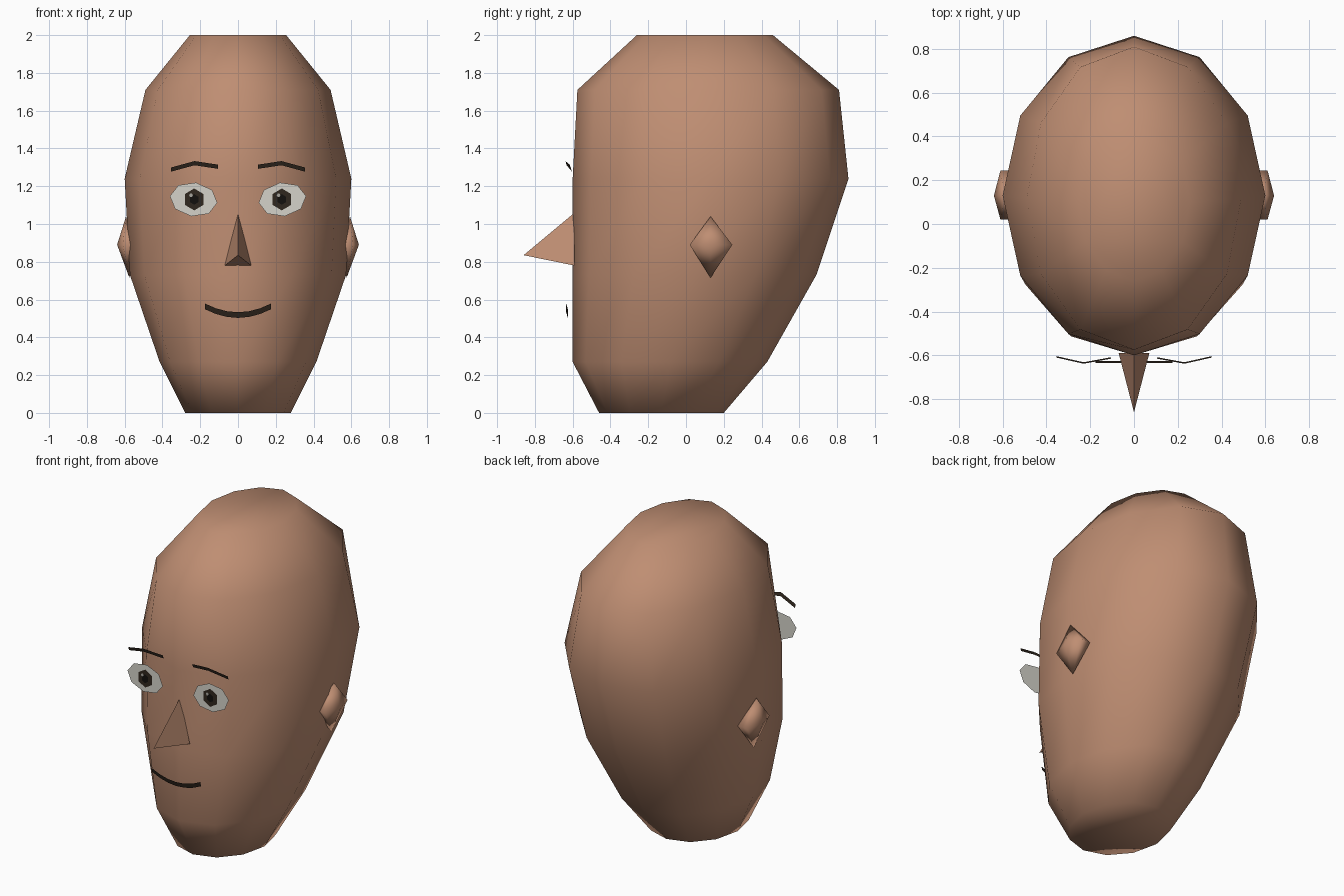
import bpy
import bmesh
from math import sin, cos, pi, radians

cube = bpy.data.objects.get("Cube")
if cube:
    bpy.data.objects.remove(cube)


def material(name, rgb):
    m = bpy.data.materials.new(name)
    m.use_nodes = True
    m.diffuse_color = (*rgb, 1)
    m.node_tree.nodes["Principled BSDF"].inputs["Base Color"].default_value = (*rgb, 1)
    return m


skin = material("skin", (0.52, 0.27, 0.17))
white = material("eye_white", (0.66, 0.65, 0.59))
brown = material("dark_brown", (0.030, 0.020, 0.013))
black = material("pupil_black", (0.006, 0.005, 0.004))
glint = material("glint", (0.40, 0.39, 0.35))


def finish(bm, name, mat, smooth=False):
    for f in bm.faces:
        f.smooth = smooth
    mesh = bpy.data.meshes.new(name)
    bm.to_mesh(mesh)
    bm.free()
    mesh.materials.append(mat)
    obj = bpy.data.objects.new(name, mesh)
    bpy.context.collection.objects.link(obj)
    return obj


def face_forward(bm):
    bm.normal_update()
    for f in bm.faces:
        if f.normal.y > 0:
            f.normal_flip()


def hull(name, points, mat, smooth):
    bm = bmesh.new()
    for p in points:
        bm.verts.new(p)
    bmesh.ops.convex_hull(bm, input=bm.verts)
    bmesh.ops.recalc_face_normals(bm, faces=bm.faces)
    return finish(bm, name, mat, smooth)


def disc(name, cx, y, cz, rx, rz, sides, tilt, start, mat):
    """Flat oval facing the front."""
    bm = bmesh.new()
    verts = []
    for i in range(sides):
        t = start + 2 * pi * i / sides
        u, v = rx * cos(t), rz * sin(t)
        verts.append(bm.verts.new((cx + u * cos(tilt) - v * sin(tilt), y,
                                   cz + u * sin(tilt) + v * cos(tilt))))
    bm.faces.new(verts)
    face_forward(bm)
    return finish(bm, name, mat)


def strip(name, path, half, mat):
    """Thin ribbon along a path on the face."""
    bm = bmesh.new()
    rows = [(bm.verts.new((x, y - half * 0.3, z + half)),
             bm.verts.new((x, y + half * 0.3, z - half))) for x, y, z in path]
    for a, b in zip(rows, rows[1:]):
        bm.faces.new((a[0], a[1], b[1], b[0]))
    face_forward(bm)
    return finish(bm, name, mat)


# Head: twelve-sided rings as height, half width, front, back
RINGS = [(0, 0.28, -0.46, 0.20), (0.27, 0.415, -0.60, 0.43),
         (0.73, 0.572, -0.60, 0.69), (1.24, 0.60, -0.60, 0.86),
         (1.71, 0.49, -0.575, 0.81), (2, 0.255, -0.26, 0.46)]
SIDES = 12
bm = bmesh.new()
loops = []
for z, w, front, back in RINGS:
    mid, depth = (front + back) / 2, (back - front) / 2
    loops.append([bm.verts.new((w * cos(2 * pi * i / SIDES),
                                mid + depth * sin(2 * pi * i / SIDES), z))
                  for i in range(SIDES)])
for low, high in zip(loops, loops[1:]):
    for i in range(SIDES):
        j = (i + 1) % SIDES
        bm.faces.new((low[i], low[j], high[j], high[i]))
bm.faces.new(loops[0][::-1])
bm.faces.new(loops[-1])
finish(bm, "head", skin, True)

# Nose
hull("nose", [(0, -0.59, 1.06), (-0.07, -0.59, 0.78), (0.07, -0.59, 0.78),
              (0, -0.86, 0.835)], skin, False)

# Ears, eyes and brows on both sides
for side, s in (("left", 1), ("right", -1)):
    hull(side + "_ear",
         [(s * x, y, z) for x, y, z in
          [(0.64, 0.13, 0.89), (0.61, 0.02, 0.89), (0.61, 0.245, 0.89),
           (0.575, 0.13, 0.715), (0.593, 0.13, 1.04),
           (0.54, 0.02, 0.89), (0.54, 0.245, 0.89)]], skin, True)
    disc(side + "_eye_white", s * 0.235, -0.610, 1.13, 0.127, 0.09, 8,
         s * radians(8), 0, white)
    disc(side + "_iris", s * 0.232, -0.614, 1.13, 0.056, 0.058, 6, 0, pi / 6, brown)
    disc(side + "_pupil", s * 0.232, -0.617, 1.13, 0.026, 0.028, 6, 0, pi / 6, black)
    disc(side + "_glint", s * 0.232 - 0.017, -0.620, 1.152, 0.010, 0.010, 6, 0, 0, glint)
    strip(side + "_brow", [(s * 0.105, -0.612, 1.303), (s * 0.23, -0.635, 1.322),
                           (s * 0.355, -0.607, 1.288)], 0.011, brown)

# Mouth
strip("mouth", [(x, -0.63, 0.518 + 1.5 * x * x)
                for x in (-0.175, -0.117, -0.058, 0, 0.058, 0.117, 0.175)], 0.015, brown)
